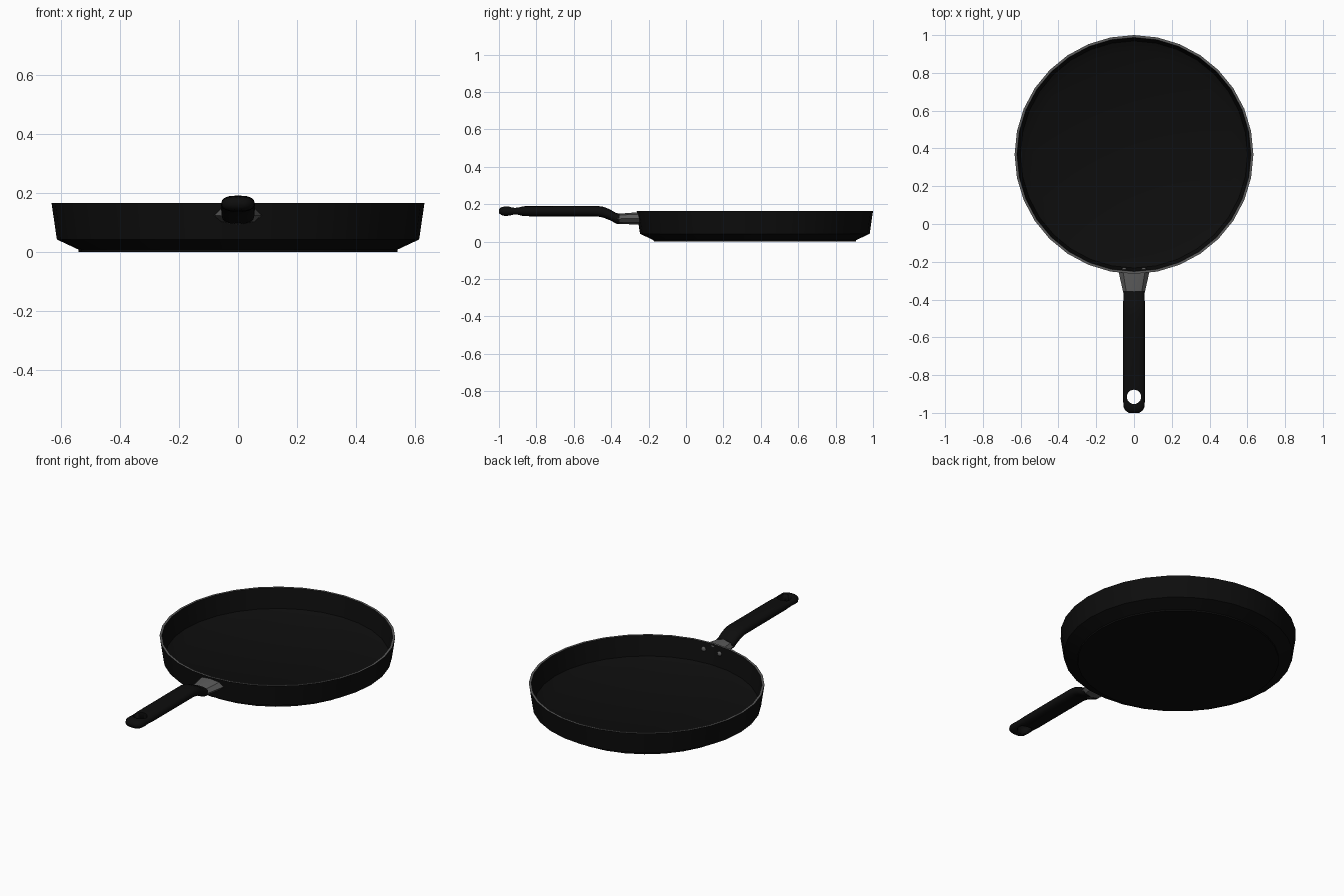
import bpy, bmesh, math

if "Cube" in bpy.data.objects:
    bpy.data.objects.remove(bpy.data.objects["Cube"])

CY = 0.368      # pan centre along y
SIDES = 32


def material(name, v):
    m = bpy.data.materials.new(name)
    m.diffuse_color = (v, v, v, 1)
    m.use_nodes = True
    m.node_tree.nodes["Principled BSDF"].inputs["Base Color"].default_value = m.diffuse_color
    return m


BLACK = material("black_coating", 0.004)
STEEL = material("grey_steel", 0.105)


def finish(name, bm, mats, angle=35):
    bmesh.ops.recalc_face_normals(bm, faces=bm.faces)
    me = bpy.data.meshes.new(name)
    bm.to_mesh(me)
    bm.free()
    ob = bpy.data.objects.new(name, me)
    bpy.context.collection.objects.link(ob)
    for m in mats:
        me.materials.append(m)
    bpy.ops.object.select_all(action='DESELECT')
    ob.select_set(True)
    bpy.context.view_layer.objects.active = ob
    bpy.ops.object.shade_smooth_by_angle(angle=math.radians(angle))
    return ob


def skin(bm, rings):
    """Bridge successive rings of points and cap both ends."""
    vs = [[bm.verts.new(p) for p in r] for r in rings]
    n = len(vs[0])
    for a, b in zip(vs, vs[1:]):
        for i in range(n):
            j = (i + 1) % n
            bm.faces.new((a[i], a[j], b[j], b[i]))
    bm.faces.new(vs[0])
    bm.faces.new(vs[-1])


def section(y, z, hw, hz, n, power):
    """Rounded cross-section in the xz plane."""
    pts = []
    for i in range(n):
        c, s = math.cos(math.tau * i / n), math.sin(math.tau * i / n)
        pts.append((hw * math.copysign(abs(c) ** (2 / power), c), y,
                    z + hz * math.copysign(abs(s) ** (2 / power), s)))
    return pts


# Pan: outside profile, rim, then inside profile
profile = [(0.54, 0.0), (0.541, 0.008), (0.614, 0.042), (0.632, 0.165),
           (0.619, 0.165), (0.601, 0.050), (0.535, 0.018)]
bm = bmesh.new()
skin(bm, [[(r * math.cos(math.tau * i / SIDES), CY + r * math.sin(math.tau * i / SIDES), z)
           for i in range(SIDES)] for r, z in profile])
for f in bm.faces:      # bare metal rim
    if f.calc_center_median().z > 0.16:
        f.material_index = 1
finish("pan", bm, [BLACK, STEEL])

# Steel bracket between pan and handle
bm = bmesh.new()
skin(bm, [section(y, z, hw, hz, 8, 2) for y, z, hw, hz in
          [(-0.248, 0.124, 0.081, 0.032), (-0.275, 0.124, 0.077, 0.032),
           (-0.375, 0.122, 0.054, 0.026)]])
finish("handle_bracket", bm, [STEEL])

# Handle grip: y, z, half width, half height
path = [(-0.355, 0.122, 0.055, 0.027), (-0.375, 0.126, 0.056, 0.028),
        (-0.41, 0.145, 0.057, 0.029), (-0.44, 0.157, 0.057, 0.029),
        (-0.475, 0.163, 0.057, 0.028), (-0.52, 0.163, 0.057, 0.028),
        (-0.86, 0.163, 0.057, 0.027), (-0.895, 0.163, 0.057, 0.022),
        (-0.92, 0.163, 0.057, 0.022), (-0.945, 0.163, 0.057, 0.025),
        (-0.97, 0.163, 0.055, 0.025), (-0.988, 0.163, 0.045, 0.021),
        (-1.0, 0.163, 0.028, 0.010)]
bm = bmesh.new()
skin(bm, [section(*p, 16, 2.6) for p in path])
handle = finish("handle", bm, [BLACK], 50)

# Hanging hole
bm = bmesh.new()
bmesh.ops.create_cone(bm, cap_ends=True, segments=24, radius1=0.038, radius2=0.038, depth=0.2)
bmesh.ops.translate(bm, verts=bm.verts, vec=(0, -0.915, 0.163))
cutter = finish("hole_cutter", bm, [BLACK])
cutter.hide_render = True
mod = handle.modifiers.new("hole", 'BOOLEAN')
mod.operation, mod.solver, mod.object = 'DIFFERENCE', 'EXACT', cutter
bpy.context.view_layer.objects.active = handle
bpy.ops.object.modifier_apply(modifier=mod.name)
bpy.data.objects.remove(cutter)

# Rivet heads on the inner wall
for side, x in (("left", -0.052), ("right", 0.052)):
    bm = bmesh.new()
    bmesh.ops.create_uvsphere(bm, u_segments=12, v_segments=8, radius=0.014)
    bmesh.ops.scale(bm, verts=bm.verts, vec=(1, 0.7, 1))
    bmesh.ops.translate(bm, verts=bm.verts, vec=(x, CY - 0.608, 0.125))
    finish("rivet_" + side, bm, [STEEL])
